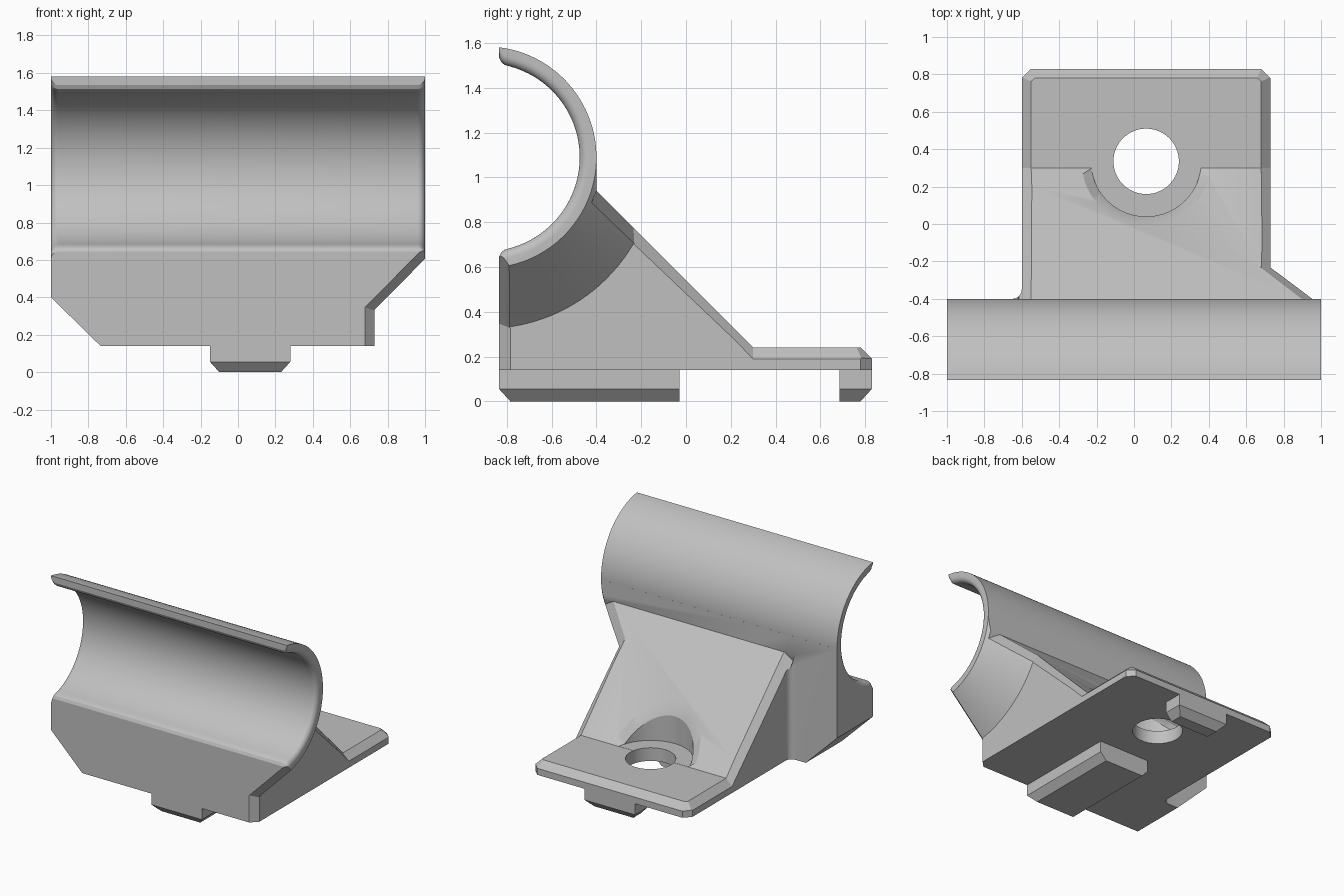
import bpy, bmesh, math
from mathutils import Vector

cube = bpy.data.objects.get("Cube")
if cube:
    bpy.data.objects.remove(cube, do_unlink=True)

grey = bpy.data.materials.new("light grey")
grey.use_nodes = True
colour = (0.53, 0.53, 0.53, 1)
grey.diffuse_color = colour
grey.node_tree.nodes["Principled BSDF"].inputs["Base Color"].default_value = colour

AXIS_Y, AXIS_Z = -0.895, 1.09      # axis of the cradle, along x
OUTER, INNER = 0.495, 0.42
FRONT, BASE = -0.835, 0.14
HOLE = Vector((0.065, 0.335))


def loft(name, rings, closed=False):
    """Skin a list of equal rings; cap the ends unless the loft closes on itself."""
    bm = bmesh.new()
    rows = [[bm.verts.new(p) for p in ring] for ring in rings]
    n = len(rows[0])
    pairs = list(zip(rows, rows[1:]))
    if closed:
        pairs.append((rows[-1], rows[0]))
    else:
        bm.faces.new(rows[0])
        bm.faces.new(rows[-1])
    for a, b in pairs:
        for i in range(n):
            j = (i + 1) % n
            bm.faces.new((a[i], a[j], b[j], b[i]))
    bmesh.ops.recalc_face_normals(bm, faces=bm.faces)
    mesh = bpy.data.meshes.new(name)
    bm.to_mesh(mesh)
    bm.free()
    mesh.materials.append(grey)
    obj = bpy.data.objects.new(name, mesh)
    bpy.context.collection.objects.link(obj)
    return obj


def combine(target, tool, operation):
    """Apply a boolean and discard the tool."""
    mod = target.modifiers.new("bool", 'BOOLEAN')
    mod.operation, mod.solver, mod.object = operation, 'EXACT', tool
    bpy.context.view_layer.objects.active = target
    bpy.ops.object.modifier_apply(modifier=mod.name)
    bpy.data.objects.remove(tool, do_unlink=True)


def along_x(name, profile, x0, x1):
    return loft(name, [[(x, y, z) for y, z in profile] for x in (x0, x1)])


def circle(r, n=64):
    return [(r * math.cos(2 * math.pi * i / n), r * math.sin(2 * math.pi * i / n)) for i in range(n)]


def top_height(y):
    return 0.24 if y > 0.3 else 0.54 - y


def chamfer(name, path, place, flat_ends=False):
    """Sweep a triangular cutter along an edge, mitred at its corners."""
    pts = [Vector(p) for p in path]
    normals = []
    for a, b in zip(pts, pts[1:]):
        d = (b - a).normalized()
        normals.append(Vector((d.y, -d.x)))
    rings = []
    for i, p in enumerate(pts):
        n1, n2 = normals[max(i - 1, 0)], normals[min(i, len(normals) - 1)]
        n = (n1 + n2) / (1 + n1.dot(n2))
        if flat_ends and i in (0, len(pts) - 1):
            n = Vector((1 / n.x, 0))
        rings.append([place(p, n, a, b) for a, b in ((-0.065, 0.015), (0.015, -0.065), (0.06, 0.06))])
    return loft(name, rings)


# Wedge and base plate, extruded across the width
body = along_x("clamp_bracket", [(FRONT, BASE), (0.83, BASE), (0.83, 0.24), (0.3, 0.24),
                                 (-0.4, 0.94), (-0.4, 1.08), (FRONT, 1.08)], -0.6, 1.0)

# Conical flare that narrows the support below the overhanging end
flare = [(0.73, 0.765), (1.1, 0.395), (1.1, 3), (0.73, 3)]
combine(body, loft("flare_cutter", [[(x, AXIS_Y + r * c, AXIS_Z + r * s) for x, r in flare]
                                    for c, s in circle(1, 128)], closed=True), 'DIFFERENCE')

# Rear corners of the plate
for side, x in ((1, 0.73), (-1, -0.6)):
    corner = [(x - side * 0.06, 0.84), (x + side * 0.01, 0.77), (x + side * 0.1, 0.9)]
    combine(body, loft("corner_cutter", [[(a, b, z) for a, b in corner] for z in (0, 0.5)]), 'DIFFERENCE')

# Outer shell of the cradle
limit = math.acos((FRONT - AXIS_Y) / OUTER)
arc = [limit * (i / 32 - 1) for i in range(65)]
combine(body, along_x("cradle", [(AXIS_Y + OUTER * math.cos(a), AXIS_Z + OUTER * math.sin(a)) for a in arc],
                      -1, 1), 'UNION')

# Block under the other end, with a sloped underside
block = [(-1, 0.4), (-0.735, BASE), (-0.3, BASE), (-0.3, 1.08), (-1, 1.08)]
combine(body, loft("end_block", [[(x, y, z) for x, z in block] for y in (FRONT, -0.4)]), 'UNION')

# Fillet between block and side wall
turn = [math.pi / 2 * (i / 8 - 1) for i in range(9)]
fillet = [(-0.65 + 0.05 * math.cos(a), -0.35 + 0.05 * -math.sin(a) * -1) for a in turn]
fillet += [(-0.55, -0.35), (-0.55, -0.45), (-0.65, -0.45)]
combine(body, loft("wall_fillet", [[(x, y, z) for x, y in fillet] for z in (BASE, 0.87)]), 'UNION')


# Locating keys under the plate, chamfered on the sides and outer end
def key(y0, y1, in0, in1):
    rings = []
    for z, c in ((0.2, 0), (0.055, 0), (0, 0.05)):
        xa, xb, ya, yb = -0.15 + c, 0.28 - c, y0 + c * in0, y1 - c * in1
        rings.append([(xa, ya, z), (xb, ya, z), (xb, yb, z), (xa, yb, z)])
    combine(body, loft("key", rings), 'UNION')


key(FRONT, -0.03, 1, 0)
key(0.685, 0.83, 0, 1)

# Cradle bore with rounded lips and rounded ends
lip = [(0.105, 0.407), (0.085, 0.413), (0.07, 0.424), (0.06, 0.445), (-0.2, 0.445)]
reach = math.atan2(0.407, 0.105)
section = [(INNER * math.cos(a), INNER * math.sin(a))
           for a in (reach * (i / 30 - 1) for i in range(1, 60))]
section = [(y, -z) for y, z in reversed(lip)] + section + lip
stations = []
for i in range(7):
    a = math.pi / 2 * i / 6
    stations.append((0.96 + 0.04 * math.sin(a), 1 + 0.095 * (1 - math.cos(a))))
stations.append((1.1, 1.095))
stations = [(-x, s) for x, s in reversed(stations)] + stations
combine(body, loft("bore_cutter", [[(x, AXIS_Y + s * y, AXIS_Z + s * z) for y, z in section]
                                   for x, s in stations]), 'DIFFERENCE')

# Screw recess in the slope, with a chamfered rim
recess = [[], [], [], []]
for (x0, y0), (x1, y1) in zip(circle(0.295), circle(0.345)):
    a, b = HOLE + Vector((x0, y0)), HOLE + Vector((x1, y1))
    recess[0].append((a.x, a.y, 0.241))
    recess[1].append((a.x, a.y, max(0.242, 0.49 - a.y)))
    recess[2].append((b.x, b.y, max(0.243, 0.54 - b.y)))
    recess[3].append((b.x, b.y, 1.2))
combine(body, loft("recess_cutter", recess), 'DIFFERENCE')
combine(body, loft("hole_cutter", [[(HOLE.x + x, HOLE.y + y, z) for x, y in circle(0.175)]
                                   for z in (-0.1, 0.6)]), 'DIFFERENCE')


# Chamfer around the plate and slope
def on_top(p, n, a, b):
    q = p + n * a
    lean = 0.414 if p.y <= 0.3 else 0
    y = q.y
    z = 0.24 if p.y > 0.3 else 0.54 - y
    return (q.x, y + lean * b, z + b)


rim = [(0.978, -0.4), (0.73, -0.21), (0.73, 0.3), (0.73, 0.785), (0.68, 0.83),
       (-0.55, 0.83), (-0.6, 0.785), (-0.6, 0.3), (-0.6, -0.4)]
combine(body, chamfer("rim_cutter", rim, on_top, True), 'DIFFERENCE')


# Chamfer up the front edge of the flare
def on_front(p, n, a, b):
    q = p + n * a
    return (q.x, FRONT - b, q.y)


combine(body, chamfer("front_cutter", [(0.73, 0.1), (0.73, 0.327), (1.03, 0.63)], on_front), 'DIFFERENCE')

# Smooth curves, sharp edges
bpy.ops.object.select_all(action='DESELECT')
body.select_set(True)
bpy.context.view_layer.objects.active = body
bpy.ops.object.shade_smooth_by_angle(angle=math.radians(25))
